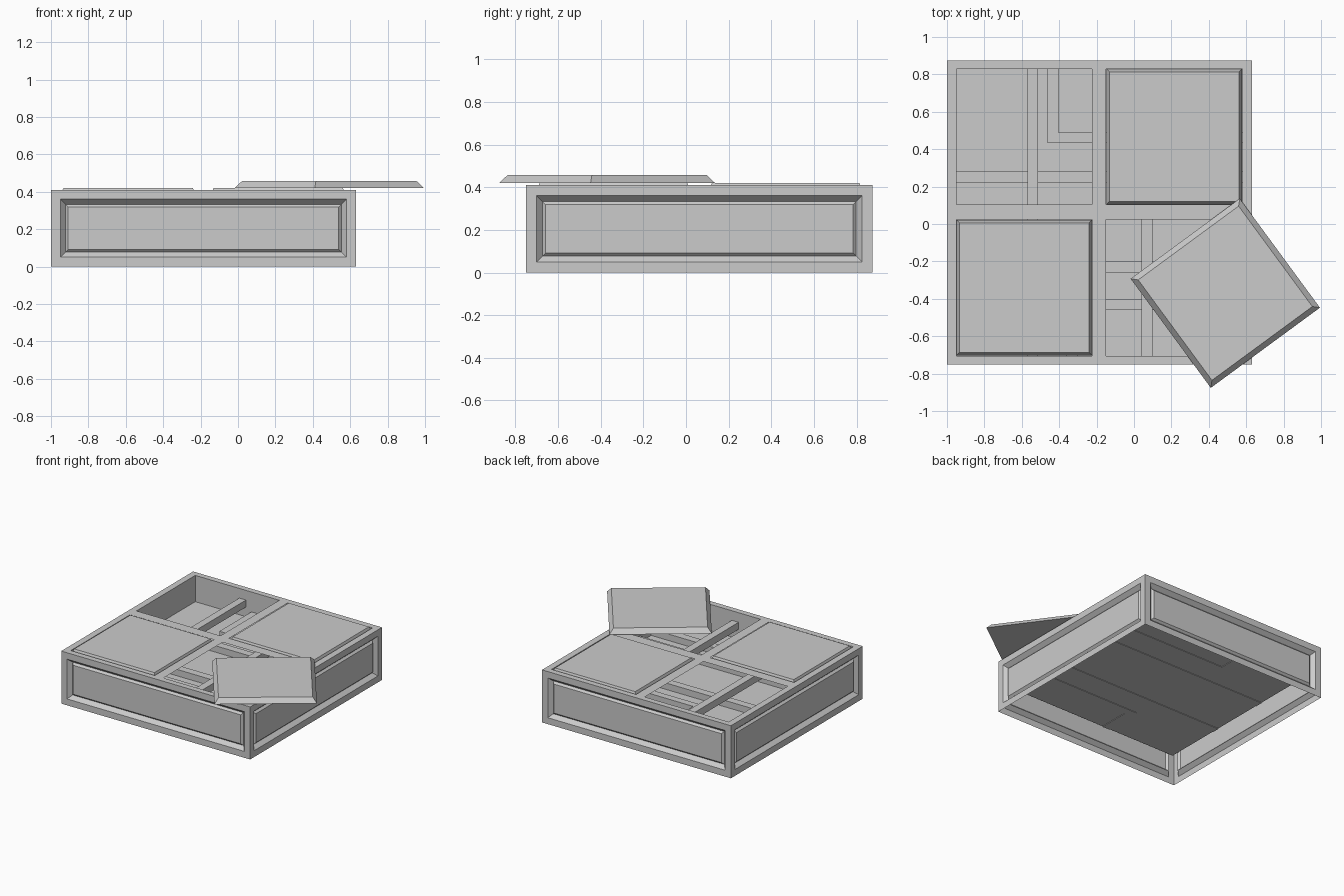
import bpy, bmesh
from math import radians
from mathutils import Matrix

if "Cube" in bpy.data.objects:
    bpy.data.objects.remove(bpy.data.objects["Cube"])

X0, X1, Y0, Y1, TOP = -1.0, 0.63, -0.75, 0.875, 0.41
FLOOR = 0.205
# edges of the top openings
xs = [X0, -0.95, -0.225, -0.15, 0.58, X1]
ys = [Y0, -0.705, 0.025, 0.105, 0.83, Y1]


def finish(bm, name):
    me = bpy.data.meshes.new(name)
    bm.to_mesh(me)
    bm.free()
    ob = bpy.data.objects.new(name, me)
    bpy.context.collection.objects.link(ob)
    return ob


def box_bm(x0, x1, y0, y1, z0, z1, caps=True):
    bm = bmesh.new()
    m = Matrix.Translation(((x0 + x1) / 2, (y0 + y1) / 2, (z0 + z1) / 2)) @ \
        Matrix.Diagonal((x1 - x0, y1 - y0, z1 - z0, 1))
    bmesh.ops.create_cube(bm, size=1, matrix=m)
    if not caps:
        bm.normal_update()
        bmesh.ops.delete(bm, geom=[f for f in bm.faces if abs(f.normal.z) > 0.5],
                         context='FACES_ONLY')
    return bm


def bar(name, x0, x1, y0, y1, z0, z1):
    return finish(box_bm(x0, x1, y0, y1, z0, z1), name)


def quad(bm, x0, x1, y0, y1, z):
    return bm.faces.new([bm.verts.new((x, y, z)) for x, y in
                         ((x0, y0), (x1, y0), (x1, y1), (x0, y1))])


# side walls: thin shell with a grooved, framed panel on every side
bm = box_bm(X0, X1, Y0, Y1, 0, TOP, caps=False)
sides = list(bm.faces)
for thick, depth in ((0.05, 0), (0.027, -0.03), (0.015, 0.015)):
    bmesh.ops.inset_individual(bm, faces=sides, thickness=thick, depth=depth,
                               use_even_offset=True)
finish(bm, "side_walls")

# inner tray: flat lining from the top openings down to the floor
bm = box_bm(xs[1], xs[4], ys[1], ys[4], FLOOR, TOP, caps=False)
bmesh.ops.reverse_faces(bm, faces=bm.faces)
quad(bm, xs[1], xs[4], ys[1], ys[4], FLOOR)
bmesh.ops.remove_doubles(bm, verts=bm.verts, dist=1e-4)
finish(bm, "inner_tray")

# top frame: a sheet with four square openings
bm = bmesh.new()
for i in range(5):
    for j in range(5):
        if not (i % 2 and j % 2):
            quad(bm, xs[i], xs[i + 1], ys[j], ys[j + 1], TOP)
bmesh.ops.remove_doubles(bm, verts=bm.verts, dist=1e-4)
finish(bm, "top_frame")


# lids: bevelled square plates, two seated and one lying loose
def lid(name, x, y, z, base, top, height, turn=0):
    bm = box_bm(-base, base, -base, base, 0, height)
    for v in bm.verts:
        if v.co.z > height / 2:
            v.co.x *= top / base
            v.co.y *= top / base
    ob = finish(bm, name)
    ob.location = (x, y, z)
    ob.rotation_euler.z = radians(turn)


lid("lid_back_right", 0.215, 0.4675, 0.38, 0.362, 0.346, 0.04)
lid("lid_front_left", -0.5875, -0.34, 0.38, 0.362, 0.346, 0.04)
lid("lid_loose", 0.488, -0.37, 0.42, 0.362, 0.333, 0.038, 36.3)

# raised beams running front to back
for k, x in enumerate((-0.57, 0.04)):
    bar(f"beam_{k}", x, x + 0.058, ys[1], ys[4], 0.28, 0.335)

# low bars on the floor
low = [(xs[1], xs[4], 0.22, 0.28), (-0.465, -0.405, 0.435, ys[4]),
       (-0.405, xs[4], 0.435, 0.49), (-0.36, xs[4], -0.46, -0.40),
       (-0.36, -0.30, ys[1], -0.46), (xs[1], xs[4], -0.26, -0.20)]
for k, b in enumerate(low):
    bar(f"floor_bar_{k}", *b, FLOOR - 0.004, 0.255)
